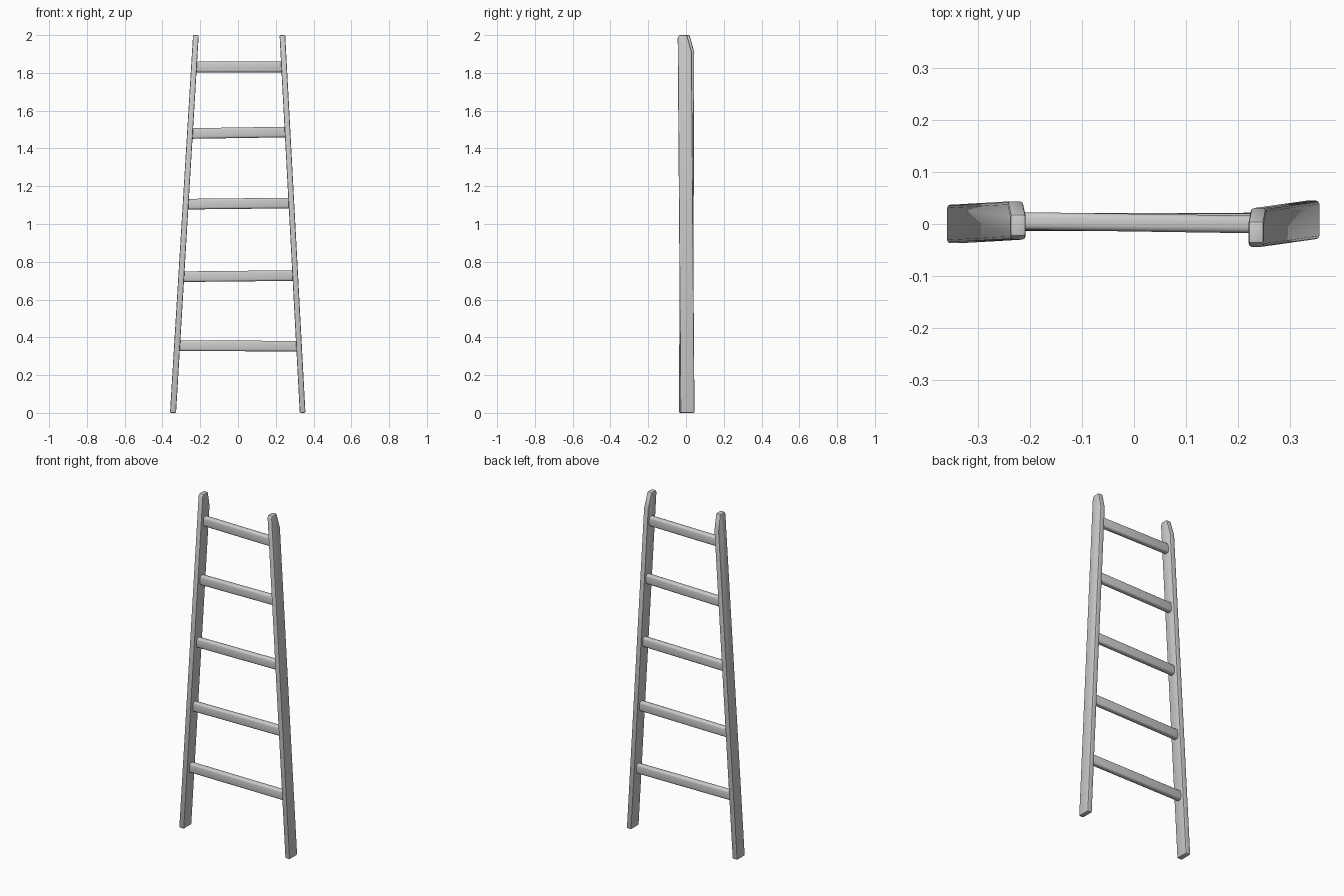
import bpy, bmesh
from mathutils import Vector

if "Cube" in bpy.data.objects:
    bpy.data.objects.remove(bpy.data.objects["Cube"])


def finish(name, bm, bevel, segments):
    bmesh.ops.recalc_face_normals(bm, faces=bm.faces)
    mesh = bpy.data.meshes.new(name)
    bm.to_mesh(mesh)
    bm.free()
    obj = bpy.data.objects.new(name, mesh)
    bpy.context.collection.objects.link(obj)
    mod = obj.modifiers.new("soft_edges", 'BEVEL')
    mod.width, mod.segments, mod.limit_method = bevel, segments, 'ANGLE'
    bpy.ops.object.select_all(action='DESELECT')
    obj.select_set(True)
    bpy.context.view_layer.objects.active = obj
    bpy.ops.object.modifier_apply(modifier=mod.name)
    bpy.ops.object.shade_smooth_by_angle()
    return obj


def mix(a, b, t):
    return a + (b - a) * t


# Side rail: side profile (y, z) swept across its width, leaning in x and y
def rail(name, bottom, top, y_bottom, y_top):
    profile = [(-0.037, 0), (0.037, 0), (0.037, 1.91), (0.012, 2.0),
               (-0.03, 2.0), (-0.037, 1.985)]
    bm = bmesh.new()
    sides = []
    for i in (0, 1):
        sides.append([bm.verts.new((mix(bottom[i], top[i], z / 2),
                                    y + mix(y_bottom, y_top, z / 2), z))
                      for y, z in profile])
        bm.faces.new(sides[i])
    n = len(profile)
    for k in range(n):
        j = (k + 1) % n
        bm.faces.new((sides[0][k], sides[0][j], sides[1][j], sides[1][k]))
    return finish(name, bm, 0.006, 2)


rail("left_rail", (-0.36, -0.328), (-0.238, -0.208), 0.0, 0.007)
rail("right_rail", (0.327, 0.357), (0.22, 0.25), 0.008, -0.007)


# Rungs: slightly uneven rounded bars let into the rails
def rung(name, z_left, z_right, y_left, y_right):
    z = (z_left + z_right) / 2
    ends = [Vector((mix(-0.344, -0.223, z / 2), y_left, z_left)),
            Vector((mix(0.342, 0.235, z / 2), y_right, z_right))]
    bm = bmesh.new()
    loops = [[bm.verts.new(p + Vector((0, 0.017 * a, 0.028 * b)))
              for a, b in ((-1, -1), (1, -1), (1, 1), (-1, 1))] for p in ends]
    for loop in loops:
        bm.faces.new(loop)
    for k in range(4):
        j = (k + 1) % 4
        bm.faces.new((loops[0][k], loops[0][j], loops[1][j], loops[1][k]))
    return finish(name, bm, 0.011, 3)


for i, (zl, zr, yl, yr) in enumerate([
        (0.356, 0.353, 0.003, 0.005), (0.721, 0.727, 0.004, 0.004),
        (1.105, 1.111, 0.004, 0.004), (1.479, 1.487, 0.005, 0.003),
        (1.831, 1.831, 0.006, -0.001)]):
    rung(f"rung_{i + 1}", zl, zr, yl, yr)
